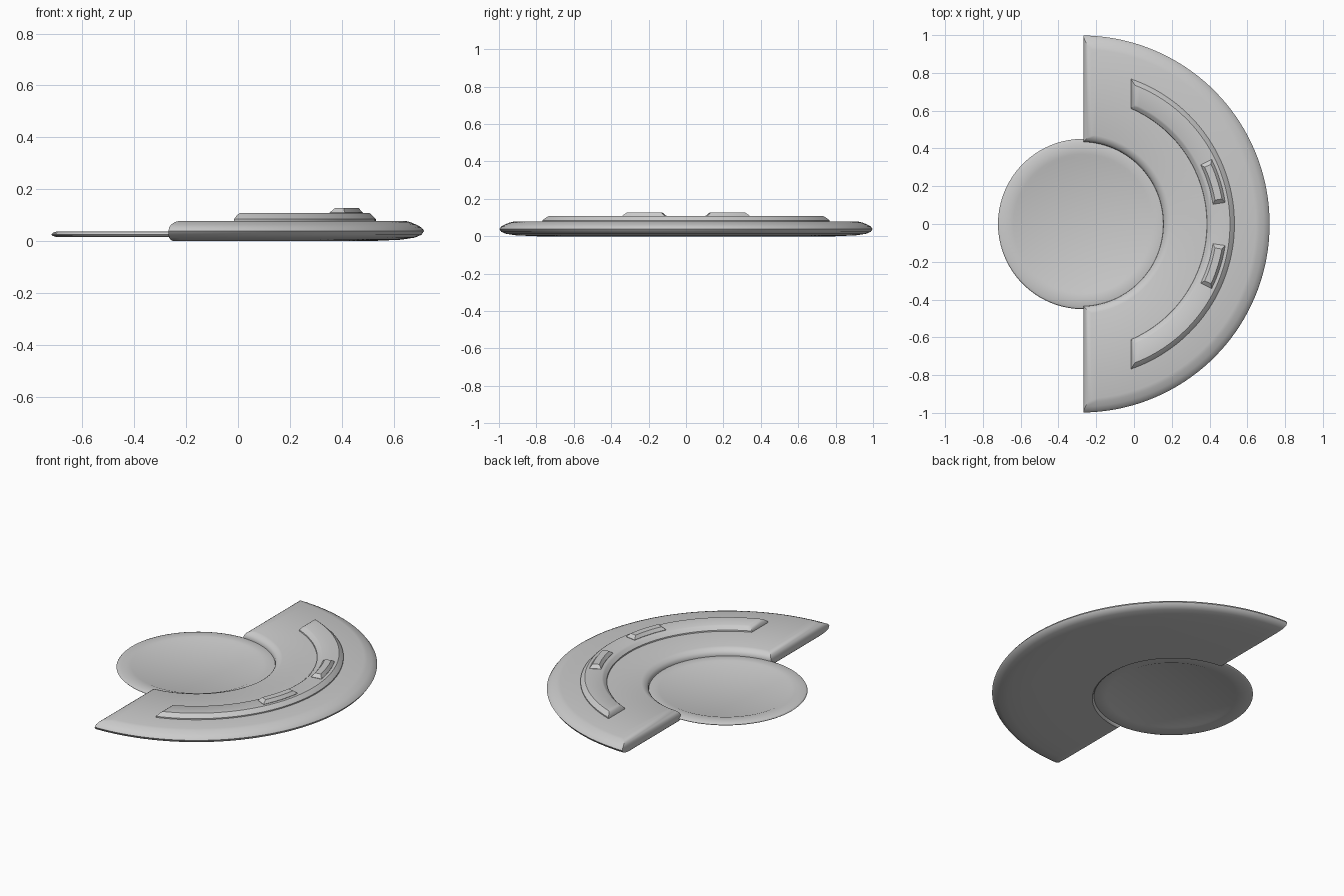
import bpy, bmesh
from math import acos, cos, sin, pi, radians

if "Cube" in bpy.data.objects:
    bpy.data.objects.remove(bpy.data.objects["Cube"])

CX = -0.28  # common centre of the half ring


def loft(name, loops, strip_caps, angle=35):
    """Skin closed loops in order and cap both ends."""
    bm = bmesh.new()
    rings = [[bm.verts.new(p) for p in loop] for loop in loops]
    n = len(rings[0])
    for a, b in zip(rings, rings[1:]):
        for i in range(n):
            j = (i + 1) % n
            bm.faces.new((a[i], a[j], b[j], b[i]))
    for ring in (rings[0], rings[-1]):
        if strip_caps:  # quads between the inner and outer arcs
            for i in range(n // 2 - 1):
                bm.faces.new((ring[i], ring[i + 1], ring[n - 2 - i], ring[n - 1 - i]))
        else:
            bm.faces.new(ring)
    bmesh.ops.recalc_face_normals(bm, faces=bm.faces[:])
    mesh = bpy.data.meshes.new(name)
    bm.to_mesh(mesh)
    bm.free()
    obj = bpy.data.objects.new(name, mesh)
    bpy.context.collection.objects.link(obj)
    bpy.ops.object.select_all(action='DESELECT')
    obj.select_set(True)
    bpy.context.view_layer.objects.active = obj
    bpy.ops.object.shade_smooth_by_angle(angle=radians(angle))
    return obj


def arc(r, a0, a1, z, n):
    return [(CX + r * cos(a0 + (a1 - a0) * i / n), r * sin(a0 + (a1 - a0) * i / n), z)
            for i in range(n + 1)]


def cut_ring(z, r_in, r_out, cut, n=72):
    """Arc band trimmed by a straight line at distance cut from the centre."""
    ao, ai = acos(cut / r_out), acos(cut / r_in)
    return arc(r_out, -ao, ao, z, n) + arc(r_in, ai, -ai, z, n)


def sector(z, r_in, r_out, a0, a1, n=8):
    return arc(r_out, a0, a1, z, n) + arc(r_in, a1, a0, z, n)


# Half-round body: rounded rim, shallow underside, sloped notch
body = [(0.003, 0.445, 0.80, 0.030), (0.008, 0.438, 0.91, 0.020), (0.016, 0.435, 0.962, 0.014),
        (0.027, 0.435, 0.988, 0.012), (0.042, 0.435, 0.998, 0.012), (0.055, 0.437, 0.988, 0.014),
        (0.066, 0.446, 0.968, 0.022), (0.076, 0.460, 0.944, 0.036), (0.081, 0.475, 0.925, 0.055)]
loft("half_round_body", [cut_ring(*l) for l in body], True)

# Raised curved band on top
band = [(0.075, 0.665, 0.812, 0.264), (0.088, 0.667, 0.812, 0.265),
        (0.104, 0.684, 0.796, 0.277), (0.110, 0.694, 0.788, 0.286)]
loft("raised_band", [cut_ring(*l) for l in band], True)

# Two small chamfered blocks on the band
block = [(0.100, 0.0, 0.0), (0.112, 0.0, 0.0), (0.130, 0.014, 1.6)]
for side, label in ((1, "back"), (-1, "front")):
    loops = [sector(z, 0.706 + d, 0.771 - d, side * radians(8.5 + t), side * radians(26.3 - t))
             for z, d, t in block]
    loft(label + "_block", loops, True, 25)

# Thin round plate with a thicker rim
plate = [(0.023, 0.350), (0.018, 0.362), (0.018, 0.432), (0.023, 0.446), (0.028, 0.451),
         (0.034, 0.446), (0.039, 0.432), (0.039, 0.370), (0.033, 0.355)]
N = 96
loft("round_plate",
     [[(-0.269 + r * cos(2 * pi * i / N), r * sin(2 * pi * i / N), z) for i in range(N)]
      for z, r in plate], False, 25)
bpy.context.object.select_set(False)

# Rest the whole model on the ground
for obj in bpy.context.collection.objects:
    obj.location.z = -0.003
